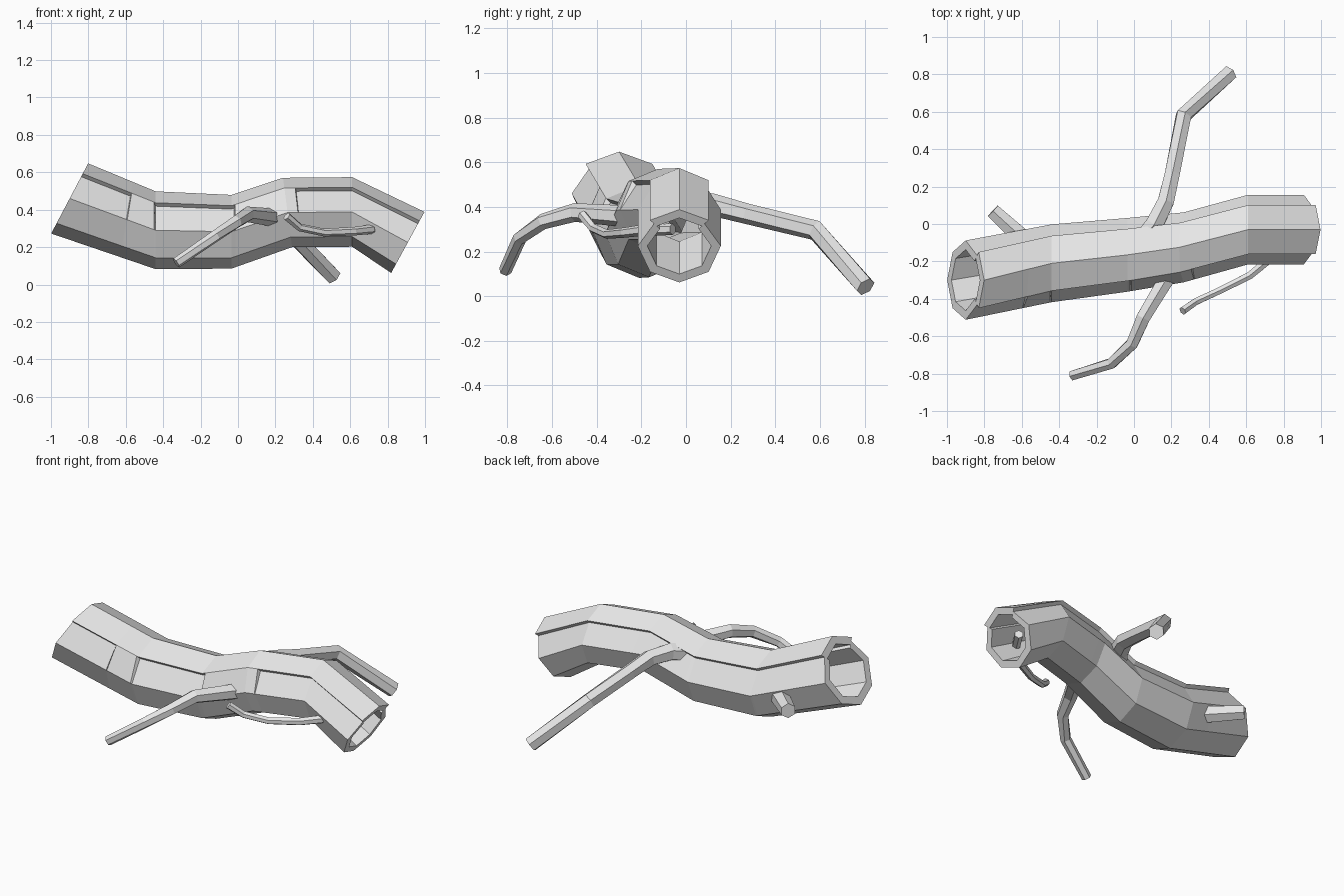
import bpy, bmesh, math
from mathutils import Vector

cube = bpy.data.objects.get("Cube")
if cube:
    bpy.data.objects.remove(cube, do_unlink=True)

bark = bpy.data.materials.new("grey_bark")
bark.use_nodes = True
GREY = (0.8, 0.8, 0.8, 1)
bark.diffuse_color = GREY
bark.node_tree.nodes["Principled BSDF"].inputs["Base Color"].default_value = GREY


def finish(name, bm):
    bmesh.ops.remove_doubles(bm, verts=bm.verts, dist=0.0005)
    bmesh.ops.recalc_face_normals(bm, faces=bm.faces)
    mesh = bpy.data.meshes.new(name)
    bm.to_mesh(mesh)
    bm.free()
    mesh.materials.append(bark)
    obj = bpy.data.objects.new(name, mesh)
    bpy.context.collection.objects.link(obj)
    return obj


def bridge(bm, a, b):
    n = len(a)
    for i in range(n):
        j = (i + 1) % n
        bm.faces.new((a[i], a[j], b[j], b[i]))


# Trunk sections: centre, radius, lean of the section's up direction towards +x
SECTIONS = [
    (Vector((-0.90, -0.30, 0.46)), 0.212, 0.485),
    (Vector((-0.44, -0.21, 0.29)), 0.208, 0.0),
    (Vector((-0.035, -0.165, 0.282)), 0.197, 0.0),
    (Vector((0.265, -0.125, 0.385)), 0.187, -0.13),
    (Vector((0.61, -0.03, 0.388)), 0.186, 0.0),
    (Vector((0.908, -0.03, 0.225)), 0.186, 0.5),
]
STEP = 0.026


def section_ring(k, front_step, scale):
    """Octagon whose two top panels overhang the side panels by a small step."""
    centre, r, lean = SECTIONS[k]
    up = Vector((math.sin(lean), 0, math.cos(lean)))
    side = Vector((0, 1, 0))
    points = []
    for i in range(8):
        a = math.radians(45 * i)
        d = side * math.cos(a) + up * math.sin(a)
        outer = centre + d * r * scale
        if i == 1:
            points += [centre + d * (r - STEP) * scale, outer]
        elif i == 3:
            points += [outer, centre + d * (r - front_step) * scale]
        else:
            points.append(outer)
    return points


def ring_at(t, front_step, scale):
    k = min(int(t), len(SECTIONS) - 2)
    f = t - k
    return [p.lerp(q, f) for p, q in zip(section_ring(k, front_step, scale),
                                         section_ring(k + 1, front_step, scale))]


# Positions along the trunk; the front overhang is broken in two places
STATIONS = [(0, STEP), (0.66, STEP), (0.67, 0), (0.98, 0), (1, STEP), (2, STEP),
            (2.05, STEP), (2.07, 0), (3, 0), (3.16, 0), (3.17, STEP), (4, STEP), (5, STEP)]

bm = bmesh.new()
walls = []
for scale in (1.0, 0.77):
    rings = [[bm.verts.new(p) for p in ring_at(t, s, scale)] for t, s in STATIONS]
    for a, b in zip(rings, rings[1:]):
        bridge(bm, a, b)
    walls.append(rings)
for end in (0, -1):
    bridge(bm, walls[0][end], walls[1][end])
finish("hollow_trunk", bm)


def branch(name, path, sides=6):
    """Sweep a tapering polygon along points of x, y, z, radius."""
    bm = bmesh.new()
    pts = [Vector(p[:3]) for p in path]
    rings = []
    for i, p in enumerate(pts):
        t = Vector()
        if i > 0:
            t += (p - pts[i - 1]).normalized()
        if i < len(pts) - 1:
            t += (pts[i + 1] - p).normalized()
        t.normalize()
        side = t.cross(Vector((0, 0, 1))).normalized()
        up = side.cross(t)
        ring = []
        for k in range(sides):
            a = math.pi / 2 + math.tau * k / sides
            ring.append(bm.verts.new(p + (side * math.cos(a) + up * math.sin(a)) * path[i][3]))
        rings.append(ring)
    for a, b in zip(rings, rings[1:]):
        bridge(bm, a, b)
    bm.faces.new(rings[0])
    bm.faces.new(rings[-1])
    finish(name, bm)


# Branches, each from root to tip
branch("front_branch", [(0.23, -0.18, 0.345, 0.05), (0.17, -0.30, 0.36, 0.048),
                        (0.05, -0.50, 0.375, 0.042), (-0.01, -0.64, 0.335, 0.036),
                        (-0.12, -0.745, 0.26, 0.032), (-0.33, -0.81, 0.115, 0.029)])
branch("front_twig", [(0.80, -0.06, 0.30, 0.026), (0.71, -0.20, 0.295, 0.025),
                      (0.62, -0.275, 0.285, 0.023), (0.46, -0.355, 0.278, 0.021),
                      (0.33, -0.415, 0.305, 0.021), (0.26, -0.465, 0.365, 0.023)])
branch("back_branch", [(0.04, -0.09, 0.40, 0.055), (0.11, 0.0, 0.42, 0.055),
                       (0.17, 0.12, 0.41, 0.05), (0.205, 0.27, 0.37, 0.046),
                       (0.265, 0.58, 0.295, 0.046), (0.51, 0.805, 0.042, 0.046)])
branch("left_stub", [(-0.58, -0.09, 0.30, 0.055), (-0.755, 0.07, 0.31, 0.045)])
